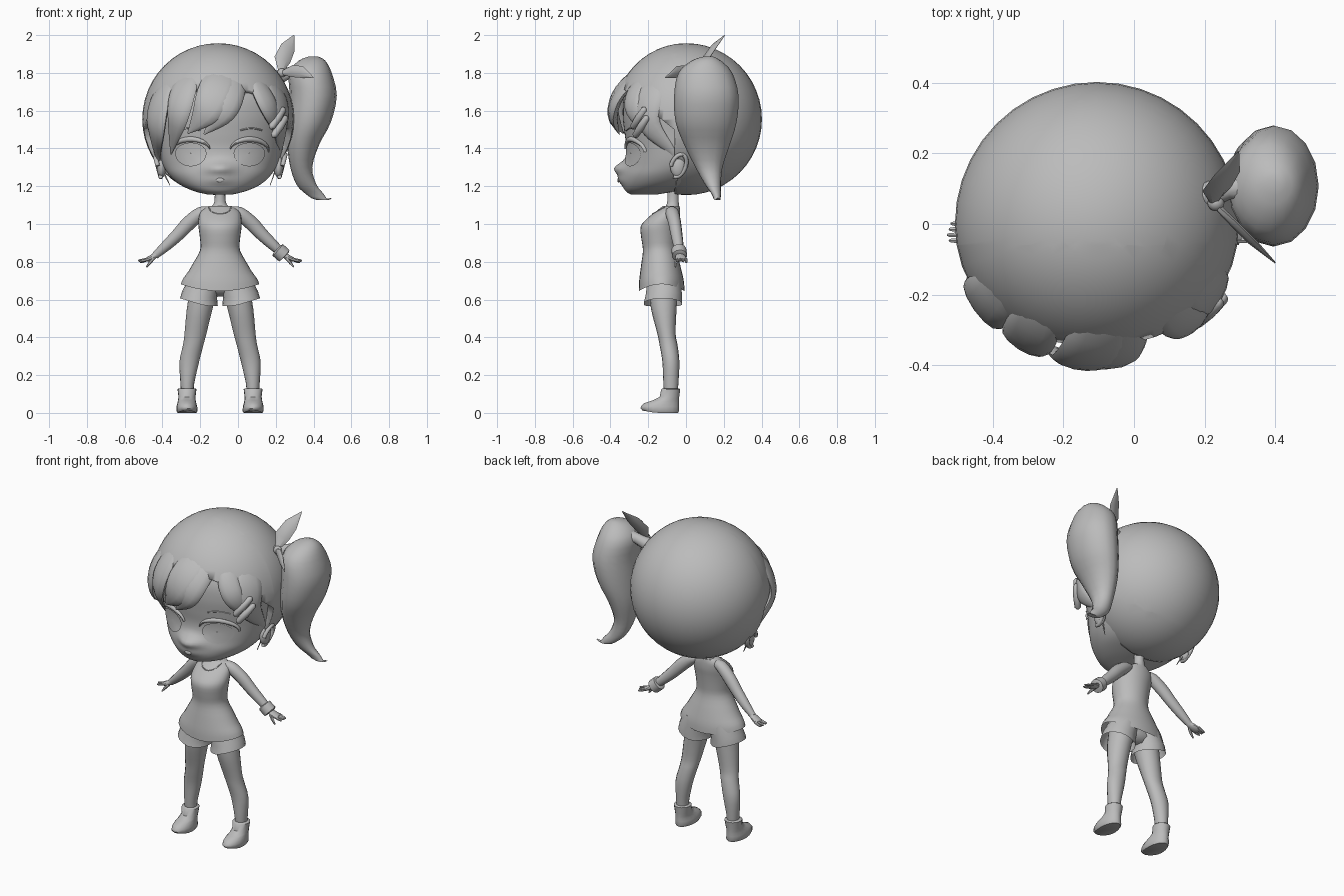
import bpy, bmesh, math
from mathutils import Vector

if "Cube" in bpy.data.objects:
    bpy.data.objects.remove(bpy.data.objects["Cube"])

CX = -0.095                      # body centre line
HC = Vector((-0.105, 0.0, 1.555))  # centre of the hair dome
grey = bpy.data.materials.new("plain_grey")
grey.diffuse_color = (0.5, 0.5, 0.5, 1)
grey.use_nodes = True
grey.node_tree.nodes["Principled BSDF"].inputs["Base Color"].default_value = grey.diffuse_color


def finish(name, bm, angle=50):
    bmesh.ops.recalc_face_normals(bm, faces=bm.faces)
    me = bpy.data.meshes.new(name)
    bm.to_mesh(me)
    bm.free()
    ob = bpy.data.objects.new(name, me)
    bpy.context.collection.objects.link(ob)
    me.materials.append(grey)
    bpy.ops.object.select_all(action='DESELECT')
    ob.select_set(True)
    bpy.context.view_layer.objects.active = ob
    bpy.ops.object.shade_smooth_by_angle(angle=math.radians(angle))
    return ob


def smooth(rows, n=4):
    """Catmull-Rom interpolation of equal-length rows."""
    out = []
    for i in range(len(rows) - 1):
        a, b, c, d = (rows[max(i - 1, 0)], rows[i], rows[i + 1], rows[min(i + 2, len(rows) - 1)])
        for k in range(n):
            t = k / n
            out.append([0.5 * (2 * q + (r - p) * t + (2 * p - 5 * q + 4 * r - s) * t * t
                               + (3 * q - p - 3 * r + s) * t ** 3) for p, q, r, s in zip(a, b, c, d)])
    return out + [list(rows[-1])]


def skin(name, rings, caps=(True, True), angle=50):
    bm = bmesh.new()
    vr = [[bm.verts.new(p) for p in r] for r in rings]
    n = len(vr[0])
    for a, b in zip(vr, vr[1:]):
        for i in range(n):
            bm.faces.new((a[i], a[(i + 1) % n], b[(i + 1) % n], b[i]))
    for ring, cap in zip((vr[0], vr[-1]), caps):
        if cap:
            bm.faces.new(ring)
    return finish(name, bm, angle)


def stack(name, rows, segs=20, caps=(True, True), warp=None, angle=50):
    """Horizontal rings from rows of z, centre x, half width, front y, back y."""
    rings = []
    for z, cx, hw, yf, yb in rows:
        ring = []
        for i in range(segs):
            a = math.tau * i / segs
            p = Vector((cx + hw * math.cos(a), (yf + yb) / 2 + (yb - yf) / 2 * math.sin(a), z))
            ring.append(warp(p, math.sin(a)) if warp else p)
        rings.append(ring)
    return skin(name, rings, caps, angle)


def sweep(name, rows, segs=10, normal=lambda p: Vector((0, -1, 0)), angle=50):
    """Tube along rows of x, y, z, half width, half thickness."""
    rings = []
    for i, r in enumerate(rows):
        p = Vector(r[:3])
        t = (Vector(rows[min(i + 1, len(rows) - 1)][:3]) - Vector(rows[max(i - 1, 0)][:3])).normalized()
        side = t.cross(normal(p)).normalized()
        up = side.cross(t)
        w, h = max(r[3], 0.002), max(r[4], 0.002)
        rings.append([p + side * w * math.cos(math.tau * k / segs) + up * h * math.sin(math.tau * k / segs)
                      for k in range(segs)])
    return skin(name, rings, angle=angle)


def ball(name, loc, scale):
    bm = bmesh.new()
    bmesh.ops.create_uvsphere(bm, u_segments=16, v_segments=10, radius=1)
    for v in bm.verts:
        v.co = Vector(loc) + Vector([a * b for a, b in zip(v.co, scale)])
    return finish(name, bm)


# Head: stacked rings with a small pointed nose
face_rows = smooth([(1.155, CX, .06, -.29, -.16), (1.175, CX, .14, -.32, -.05), (1.21, CX, .215, -.334, .08),
                    (1.26, CX, .27, -.335, .15), (1.32, CX, .305, -.322, .2), (1.40, CX, .325, -.315, .2),
                    (1.48, CX, .335, -.325, .2), (1.58, CX, .345, -.335, .2), (1.68, CX, .33, -.325, .2),
                    (1.8, CX, .25, -.27, .15)], 5)


def bump(x, z):
    d = (x - CX) / .075
    return .053 * math.exp(-d * d - ((z - 1.295) / .035) ** 2) + .02 * math.exp(-d * d - ((z - 1.235) / .03) ** 2)


def face_point(x, z, lift=0.0):
    for a, b in zip(face_rows, face_rows[1:]):
        if a[0] <= z <= b[0]:
            t = (z - a[0]) / (b[0] - a[0])
            _, c, hw, yf, yb = [p + (q - p) * t for p, q in zip(a, b)]
    d = min(abs(x - c) / hw, .99)
    return Vector((x, (yf + yb) / 2 - (yb - yf) / 2 * math.sqrt(1 - d * d) - bump(x, z) - lift, z))


def nose_warp(p, s):
    if s < 0:
        p.y -= bump(p.x, p.z)
    return p


stack("head", face_rows, 64, warp=nose_warp)
ball("mouth", face_point(CX, 1.232), (.022, .006, .012))

for s in (-1, 1):
    side = "left" if s < 0 else "right"
    # Eye plate following the face, with lash rim and brow
    ex, ez = CX + s * .155, 1.375
    bm = bmesh.new()
    rings = [[bm.verts.new(face_point(ex + f * .083 * math.cos(a), ez + f * .07 * math.sin(a) * (.8 if a < math.pi else 1),
              .009)) for a in [math.tau * i / 32 for i in range(32)]] for f in (.02, .25, .5, .75, 1)]
    for a, b in zip(rings, rings[1:]):
        for i in range(32):
            bm.faces.new((a[i], a[(i + 1) % 32], b[(i + 1) % 32], b[i]))
    finish(side + "_eye", bm)
    lash = []
    for i in range(13):
        a = math.radians(-5 + 175 * i / 12)
        p = face_point(ex + s * .103 * math.cos(a), ez + .012 + .062 * math.sin(a), .003)
        lash.append((*p, .003 + .011 * math.sin(math.pi * i / 12), .011))
    sweep(side + "_eyelash", lash, 8)
    brow = [(*face_point(ex + s * (.07 - .12 * i / 6), 1.495 + .012 * math.sin(math.pi * i / 6), 0), .004, .004)
            for i in range(7)]
    sweep(side + "_eyebrow", brow, 6)
    # Ear: shell with raised rim
    er = CX + s * .31
    ball(side + "_ear", (er, -.042, 1.305), (.026, .042, .06))
    rim = []
    for i in range(15):
        a = math.radians(-110 + 290 * i / 14)
        u, v = .04 * math.cos(a), .06 * math.sin(a)
        rim.append((er + s * (.02 + .016 * math.sin(a)), -.04 + u + .25 * v, 1.308 + v, .011, .012))
    sweep(side + "_ear_rim", rim, 8, lambda p, s=s: Vector((s, 0, 0)))

    # Leg, shoe and shorts cuff
    m = lambda d: CX + s * d
    stack(side + "_leg", smooth([(.10, m(.173), .033, -.115, -.045), (.16, m(.173), .037, -.12, -.04),
          (.27, m(.163), .052, -.125, -.035), (.36, m(.142), .054, -.14, -.045), (.42, m(.130), .058, -.152, -.055),
          (.55, m(.108), .068, -.185, -.05), (.68, m(.08), .075, -.2, -.04)], 3), 16)
    sole = lambda p, k: p + Vector((0, 0, .014 * max(0, (-.16 - p.y) / .08) if p.z < .03 else 0))
    stack(side + "_shoe", [(0, m(.175), .05, -.232, -.04), (.01, m(.175), .056, -.242, -.036),
          (.034, m(.176), .055, -.24, -.036), (.052, m(.176), .05, -.222, -.036), (.066, m(.176), .047, -.178, -.036),
          (.085, m(.175), .045, -.14, -.035), (.125, m(.175), .05, -.132, -.03), (.13, m(.175), .044, -.125, -.035)],
          18, warp=sole)
    cuff = lambda p, k, s=s: p + Vector((0, 0, .03 * max(0, s * (p.x - CX) - .08) / .1))
    stack(side + "_shorts", [(.567, m(.112), .100, -.225, -.02), (.61, m(.108), .092, -.215, -.02),
          (.70, m(.075), .083, -.205, -.025)], 18, (False, True), cuff)

    # Arm, palm, fingers
    sweep(side + "_arm", smooth([(m(.05), -.08, 1.07, .02, .025), (m(.10), -.073, 1.058, .034, .036),
          (m(.165), -.06, 1.005, .038, .034), (m(.222), -.05, .945, .034, .031), (m(.285), -.04, .885, .028, .027),
          (m(.345), -.032, .832, .019, .018)], 3), 12)
    sweep(side + "_palm", smooth([(m(.335), -.034, .84, .016, .018), (m(.36), -.03, .823, .015, .028),
          (m(.385), -.025, .812, .012, .03), (m(.395), -.023, .81, .008, .026)], 3), 10)
    for k in range(4):
        y = -.047 + .016 * k
        dz = -.004 * abs(k - 1)
        sweep(side + "_finger", [(m(.38), y, .814, .008, .008), (m(.41), y, .809 + dz, .0075, .0075),
              (m(.428 - .005 * abs(k - 1)), y, .807 + dz, .006, .006),
              (m(.434 - .005 * abs(k - 1)), y, .806 + dz, .003, .003)], 6)
    sweep(side + "_thumb", [(m(.35), -.045, .82, .009, .009), (m(.372), -.055, .795, .008, .008),
          (m(.39), -.056, .772, .004, .004)], 6)

# Neck, torso and flared tunic
stack("neck", smooth([(1.06, CX, .07, -.125, -.035), (1.09, CX, .048, -.112, -.035), (1.12, CX, .03, -.1, -.038),
      (1.22, CX, .027, -.1, -.04)], 3), 14)
hem = lambda p, k: p + Vector((0, 0, .9 * (p.x - CX) ** 2 * max(0, .75 - p.z) * 9))
tunic_rows = smooth([(.645, CX, .208, -.25, -.008), (.70, CX, .193, -.248, -.012), (.78, CX, .15, -.238, -.03),
                     (.86, CX, .106, -.228, -.05), (.92, CX, .106, -.236, -.048), (.985, CX, .114, -.24, -.04),
                     (1.03, CX, .113, -.205, -.033), (1.07, CX, .1, -.155, -.032), (1.095, CX, .06, -.122, -.034)], 3)
stack("tunic", tunic_rows, 28, (False, True), hem)
stack("hips", [(.615, CX, .05, -.14, -.07), (.65, CX, .12, -.18, -.04), (.72, CX, .14, -.2, -.05),
      (.8, CX, .10, -.19, -.06)], 18)
# Neckline trim follows the front of the tunic
neckline = []
for i in range(13):
    a = math.pi * (1 + i / 12)
    x, z = .058 * math.cos(a), 1.088 + .034 * math.sin(a)
    r0, r1 = next((p, q) for p, q in zip(tunic_rows, tunic_rows[1:]) if p[0] <= z <= q[0])
    _, _, hw, yf, yb = [p + (q - p) * (z - r0[0]) / (r1[0] - r0[0]) for p, q in zip(r0, r1)]
    neckline.append((CX + x, (yf + yb) / 2 - (yb - yf) / 2 * math.sqrt(max(0, 1 - (x / hw) ** 2)), z, .003, .003))
sweep("neckline", neckline, 6)
sweep("bracelet", [(CX + .302, -.038, .866, .03, .03), (CX + .305, -.038, .863, .041, .04),
      (CX + .340, -.034, .832, .041, .04), (CX + .343, -.034, .829, .03, .03)], 14)

# Hair dome with a face opening cut by two planes
bm = bmesh.new()
bmesh.ops.create_uvsphere(bm, u_segments=40, v_segments=24, radius=1)
for v in bm.verts:
    v.co = HC + Vector((v.co.x * .402, v.co.y * (.402 if v.co.y > 0 else .385), v.co.z * .402))
for co, no in (((0, -.06, 0), (0, 1, 0)), ((0, 0, 1.45), (0, .8, 1))):
    bmesh.ops.bisect_plane(bm, geom=bm.verts[:] + bm.edges[:] + bm.faces[:], plane_co=co, plane_no=no)
gone = [f for f in bm.faces if (c := f.calc_center_median()).y < -.06 and c.z < 1.45 - .8 * c.y]
bmesh.ops.delete(bm, geom=gone, context='FACES')
dome = finish("hair_dome", bm)
mod = dome.modifiers.new("thickness", 'SOLIDIFY')
mod.thickness, mod.offset = .05, -1

# Fringe locks growing out of the dome: rows of x, z, half width, radius
locks = {"fringe_middle": [(-.04, 1.88, .06, .355), (-.1, 1.74, .095, .385), (-.165, 1.60, .08, .405), (-.265, 1.48, .004, .385)],
         "fringe_inner": [(.0, 1.84, .05, .355), (-.035, 1.71, .075, .385), (-.08, 1.59, .065, .40), (-.18, 1.475, .004, .38)],
         "fringe_left": [(-.22, 1.86, .05, .355), (-.285, 1.72, .08, .385), (-.32, 1.56, .065, .40), (-.355, 1.37, .004, .38)],
         "fringe_right": [(.07, 1.82, .05, .355), (.125, 1.70, .065, .385), (.18, 1.58, .055, .39), (.235, 1.43, .004, .375)],
         "side_lock_left": [(-.34, 1.80, .06, .36), (-.41, 1.66, .085, .39), (-.435, 1.50, .075, .40), (-.42, 1.34, .02, .385), (-.36, 1.205, .003, .40)],
         "side_lock_right": [(.13, 1.80, .06, .36), (.205, 1.67, .085, .385), (.225, 1.52, .065, .385), (.215, 1.35, .014, .375), (.17, 1.205, .003, .40)]}
for name, rows in locks.items():
    pts = []
    for x, z, w, r in rows:
        dx, dz = x - HC.x, z - HC.z
        y = -math.sqrt(max(r * r - dx * dx - dz * dz, .003)) * .97
        pts.append((x, y, z, w, min(w * .5, .026)))
    sweep(name, smooth(pts, 5), 12, lambda p: (p - HC).normalized())

# Hair clips
for k in range(2):
    o = Vector((.012 * k, .012 * k, -.045 * k))
    a, b = Vector((.172, -.285, 1.505)) + o, Vector((.245, -.215, 1.615)) + o
    sweep("hair_clip", [(*a.lerp(b, t), .02 * f, .02 * f) for t, f in ((0, .3), (.08, .9), (.5, 1.1), (.92, .9), (1, .3))], 8)

# Side ponytail and its root
stack("ponytail", smooth([(1.888, .40, .02, .10, .14), (1.865, .392, .07, .03, .185), (1.80, .383, .113, -.04, .245),
      (1.68, .398, .125, -.063, .278), (1.54, .378, .114, -.055, .268), (1.42, .345, .085, -.01, .232),
      (1.30, .335, .058, .05, .193), (1.21, .362, .053, .1, .185), (1.16, .405, .048, .135, .185),
      (1.128, .445, .032, .15, .182), (1.138, .495, .003, .165, .175)], 3), 16)
sweep("ponytail_root", [(.2, .08, 1.77, .04, .04), (.27, .1, 1.80, .03, .03), (.36, .11, 1.8, .06, .06)], 12)

# Ribbon: knot and two pointed leaves
ball("ribbon_knot", (.232, .06, 1.80), (.024, .024, .024))
sweep("ribbon_upper", [(.225, .06, 1.80, .01, .01), (.235, .10, 1.87, .045, .012), (.265, .145, 1.935, .04, .01),
      (.296, .205, 2.0, .002, .002)], 6, lambda p: Vector((.3, -.9, .4)), 30)
sweep("ribbon_lower", [(.23, .055, 1.80, .01, .01), (.285, .0, 1.81, .032, .01), (.335, -.05, 1.805, .032, .01),
      (.4, -.11, 1.775, .002, .002)], 6, lambda p: Vector((-.7, -.7, .2)), 30)
